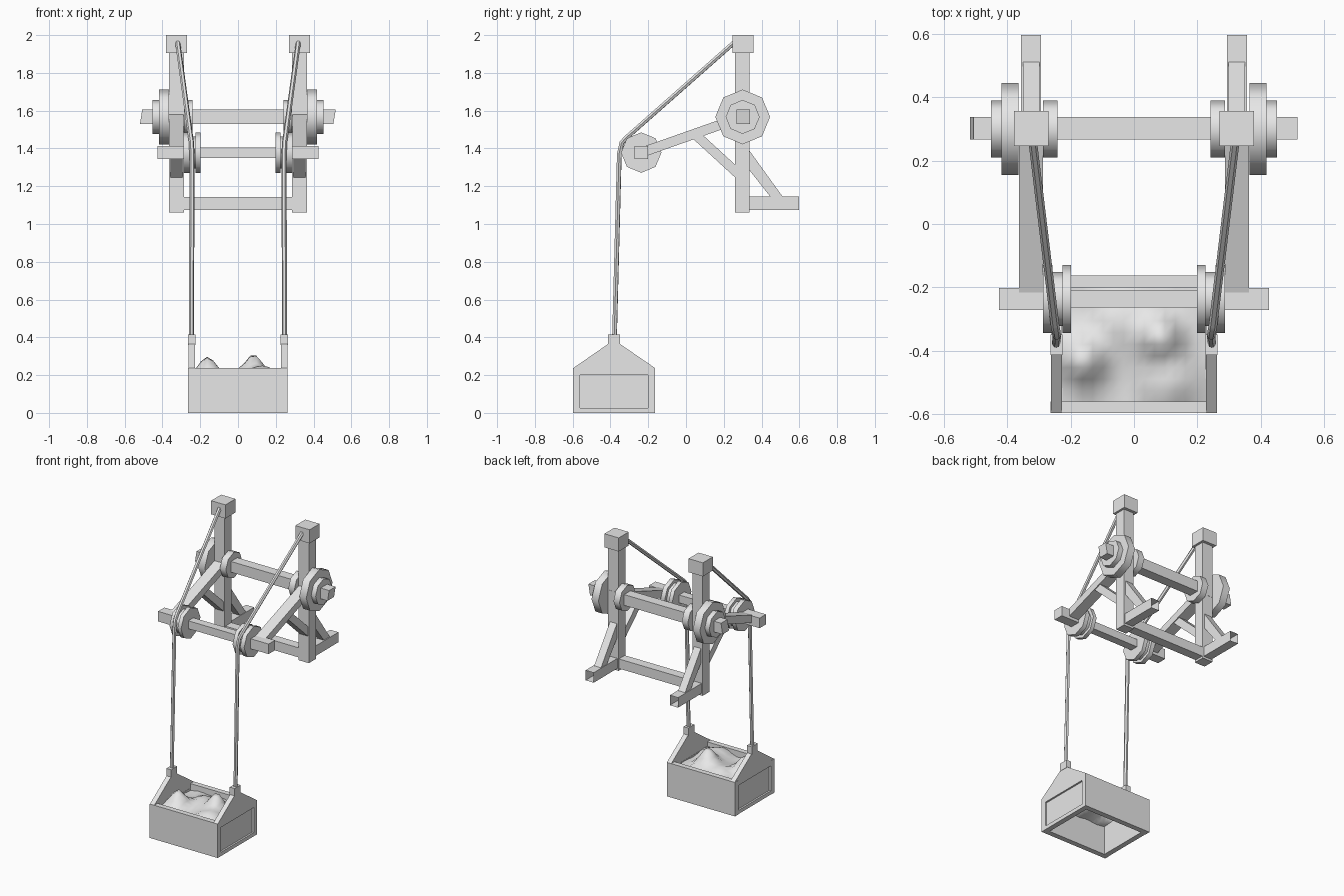
import bpy, bmesh, math
from mathutils import Vector

cube = bpy.data.objects.get("Cube")
if cube:
    bpy.data.objects.remove(cube, do_unlink=True)

GREY = (0.8, 0.8, 0.8, 1)
grey = bpy.data.materials.new("plain grey")
grey.use_nodes = True
grey.diffuse_color = GREY
grey.node_tree.nodes["Principled BSDF"].inputs["Base Color"].default_value = GREY


def finish(name, bm):
    """Turn a bmesh into a scene object."""
    bmesh.ops.recalc_face_normals(bm, faces=bm.faces)
    mesh = bpy.data.meshes.new(name)
    bm.to_mesh(mesh)
    bm.free()
    mesh.materials.append(grey)
    obj = bpy.data.objects.new(name, mesh)
    bpy.context.collection.objects.link(obj)
    return obj


def smooth(obj, degrees):
    bpy.ops.object.select_all(action='DESELECT')
    obj.select_set(True)
    bpy.context.view_layer.objects.active = obj
    bpy.ops.object.shade_smooth_by_angle(angle=math.radians(degrees))


def slab(name, profile, x0, x1):
    """Extrude a (y, z) outline along x."""
    bm = bmesh.new()
    face = bm.faces.new([bm.verts.new((x0, y, z)) for y, z in profile])
    ext = bmesh.ops.extrude_face_region(bm, geom=[face])
    moved = [v for v in ext["geom"] if isinstance(v, bmesh.types.BMVert)]
    bmesh.ops.translate(bm, verts=moved, vec=(x1 - x0, 0, 0))
    return finish(name, bm)


def box(name, xs, ys, zs):
    (y0, y1), (z0, z1) = ys, zs
    return slab(name, [(y0, z0), (y1, z0), (y1, z1), (y0, z1)], *xs)


def beam(name, a, b, thick, x0, x1):
    """Sloping timber between two (y, z) points."""
    a, b = Vector(a), Vector(b)
    d = (b - a).normalized()
    n = Vector((-d.y, d.x)) * thick / 2
    return slab(name, [a - n, b - n, b + n, a + n], x0, x1)


def turned(name, profile, centre, sides=8):
    """Eight-sided wheel along x from (x, radius) steps."""
    bm = bmesh.new()
    rings = []
    for x, r in profile:
        rings.append([bm.verts.new((x, centre[0] + r * math.cos(math.tau * i / sides),
                                    centre[1] + r * math.sin(math.tau * i / sides)))
                      for i in range(sides)])
    for p, q in zip(rings, rings[1:]):
        for i in range(sides):
            j = (i + 1) % sides
            bm.faces.new((p[i], p[j], q[j], q[i]))
    bm.faces.new(rings[0])
    bm.faces.new(rings[-1])
    obj = finish(name, bm)
    smooth(obj, 50)


def rope(name, points, radius):
    curve = bpy.data.curves.new(name, 'CURVE')
    curve.dimensions = '3D'
    curve.bevel_depth = radius
    curve.bevel_resolution = 1
    curve.use_fill_caps = True
    line = curve.splines.new('POLY')
    line.points.add(len(points) - 1)
    for p, co in zip(line.points, points):
        p.co = (*co, 1)
    curve.materials.append(grey)
    obj = bpy.data.objects.new(name, curve)
    bpy.context.collection.objects.link(obj)
    bpy.ops.object.select_all(action='DESELECT')
    obj.select_set(True)
    bpy.context.view_layer.objects.active = obj
    bpy.ops.object.convert(target='MESH')
    smooth(bpy.context.object, 50)


AXLE = (0.3, 1.567)
PULLEY = (-0.237, 1.378)

for side, s in (("left", 1), ("right", -1)):
    # Upright frame
    box(side + "_post", (s * .285, s * .365), (.26, .337), (1.06, 1.91))
    box(side + "_post_cap", (s * .27, s * .38), (.247, .357), (1.905, 2.0))
    foot = box(side + "_foot", (s * .294, s * .357), (.33, .598), (1.075, 1.145))
    bm = bmesh.new()
    bm.from_mesh(foot.data)
    ends = [f for f in bm.faces if f.calc_center_median().y > .59]
    bmesh.ops.delete(bm, geom=ends, context='FACES_ONLY')
    bm.to_mesh(foot.data)
    bm.free()
    slab(side + "_rear_brace", [(.32, 1.305), (.45, 1.14), (.515, 1.14), (.32, 1.41)],
         s * .298, s * .351)

    # Jib arm and its strut
    beam(side + "_jib_arm", PULLEY, (.28, 1.56), .052, s * .288, s * .364)
    beam(side + "_jib_strut", (.04, 1.482), (.28, 1.262), .05, s * .294, s * .358)
    box(side + "_axle_end", (s * .288, s * .427), (-.272, -.202), (1.343, 1.413))

    # Wheels on the winch axle
    turned(side + "_winch_wheel",
           [(s * .365, .145), (s * .418, .145), (s * .418, .09), (s * .452, .09)], AXLE)
    turned(side + "_winch_collar", [(s * .241, .09), (s * .287, .09)], AXLE)

    # Grooved pulley
    turned(side + "_pulley",
           [(s * .199, .107), (s * .226, .107), (s * .226, .085), (s * .257, .085),
            (s * .257, .107), (s * .288, .107)], PULLEY)

    # Hoisting rope
    rope(side + "_rope",
         [(s * .32, .26, 1.965), (s * .25, -.318, 1.455), (s * .246, -.34, 1.43),
          (s * .244, -.353, 1.37), (s * .246, -.379, .38)], .0135)

    # Bucket end: recessed panel, bottom rail, gable and rope lug
    box(side + "_bucket_panel", (s * .226, s * .25), (-.565, -.195), (.01, .205))
    box(side + "_bucket_rail", (s * .226, s * .262), (-.565, -.195), (0, .026))
    slab(side + "_bucket_gable",
         [(-.563, .2), (-.2, .2), (-.2, .25), (-.163, .237), (-.35, .365),
          (-.412, .365), (-.597, .237), (-.563, .25)][:2]
         + [(-.163, .237), (-.35, .365), (-.412, .365), (-.597, .237)],
         s * .228, s * .262)
    box(side + "_rope_lug", (s * .226, s * .264), (-.414, -.349), (.36, .415))

# Cross members
box("lower_crossbar", (-.29, .29), (.267, .333), (1.075, 1.142))
box("pulley_axle", (-.3, .3), (-.264, -.208), (1.35, 1.405))
axle = box("winch_axle", (-.513, .511), (.267, .338), (1.53, 1.605))
for v in axle.data.vertices:
    v.co.x += .006 if v.co.z > AXLE[1] else -.006

# Bucket walls
box("bucket_front", (-.264, .262), (-.598, -.561), (0, .237))
box("bucket_back", (-.264, .262), (-.2, -.163), (0, .237))

# Heaped load: smooth uneven sheet inside the bucket
HEAPS = [(-.16, -.43, .10, .07), (.08, -.36, .115, .065), (.12, -.5, .06, .08), (-.04, -.3, .04, .07)]
bm = bmesh.new()
bmesh.ops.create_grid(bm, x_segments=14, y_segments=10, size=1)
for v in bm.verts:
    x, y = v.co.x * .228, -.38 + v.co.y * .184
    z = .195 + sum(h * math.exp(-((x - cx) ** 2 + (y - cy) ** 2) / w ** 2)
                   for cx, cy, h, w in HEAPS)
    v.co = (x, y, z + .006 * math.sin(40 * x + 25 * y))
load = finish("heaped_load", bm)
if load.data.polygons[0].normal.z < 0:
    load.data.flip_normals()
smooth(load, 80)
